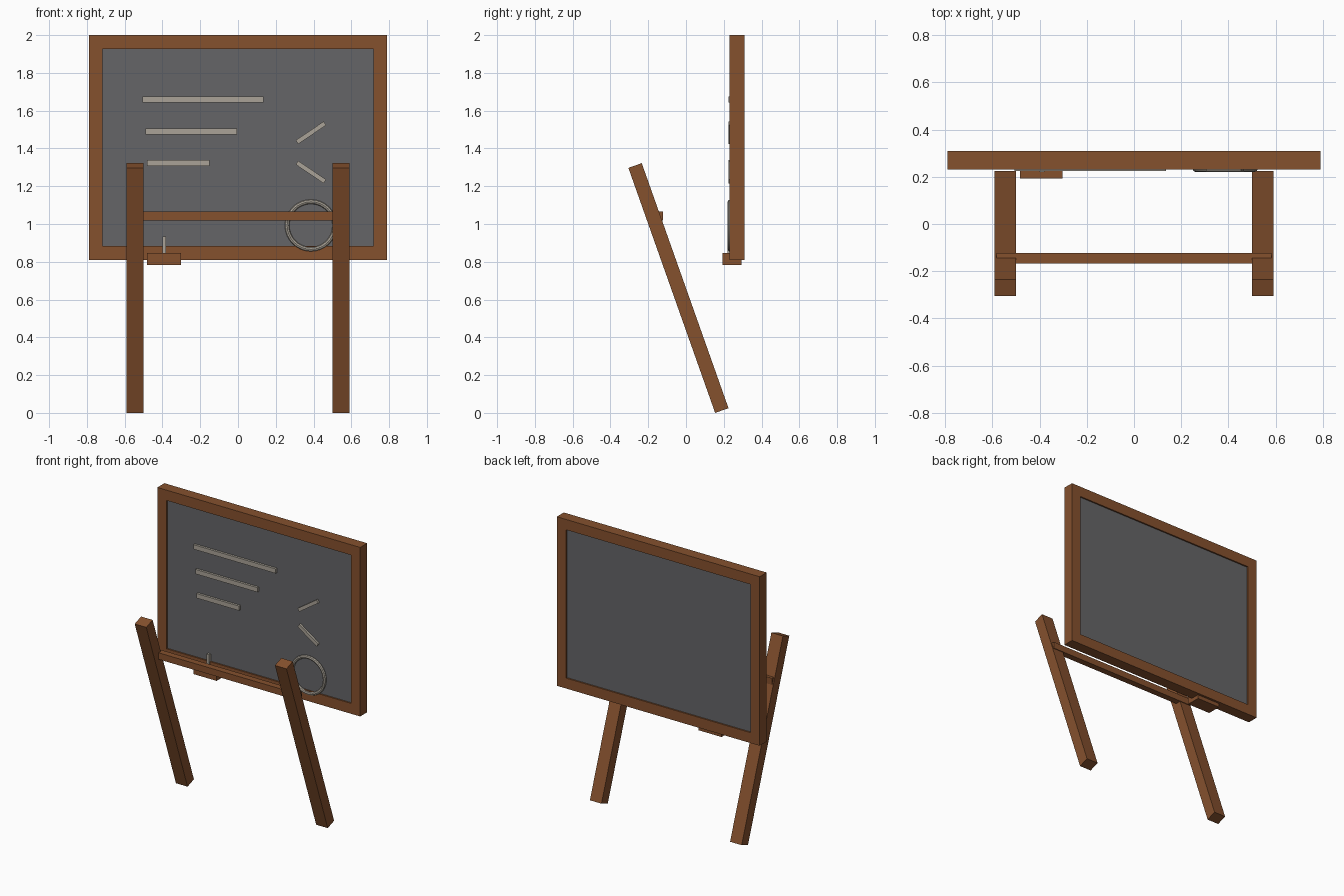
import bpy, bmesh, math
from mathutils import Matrix, Vector

if "Cube" in bpy.data.objects:
    bpy.data.objects.remove(bpy.data.objects["Cube"], do_unlink=True)


def make_material(name, rgb):
    mat = bpy.data.materials.new(name)
    mat.use_nodes = True
    mat.diffuse_color = (*rgb, 1)
    mat.node_tree.nodes["Principled BSDF"].inputs["Base Color"].default_value = (*rgb, 1)
    return mat


wood = make_material("brown_wood", (0.235, 0.082, 0.027))
slate = make_material("grey_slate", (0.13, 0.13, 0.136))
chalk = make_material("chalk_white", (0.40, 0.365, 0.31))


def finish(name, bm, mat):
    bmesh.ops.recalc_face_normals(bm, faces=bm.faces)
    mesh = bpy.data.meshes.new(name)
    bm.to_mesh(mesh)
    bm.free()
    mesh.materials.append(mat)
    obj = bpy.data.objects.new(name, mesh)
    bpy.context.collection.objects.link(obj)
    return obj


def box(name, x, y, z, mat):
    """Box from (low, high) ranges on each axis."""
    low, high = map(Vector, zip(x, y, z))
    bm = bmesh.new()
    bmesh.ops.create_cube(bm, size=1, matrix=Matrix.Translation((low + high) / 2)
                          @ Matrix.Diagonal((*(high - low), 1)))
    return finish(name, bm, mat)


def turned_box(name, centre, size, axis, degrees, mat):
    bm = bmesh.new()
    bmesh.ops.create_cube(bm, size=1, matrix=Matrix.Translation(centre)
                          @ Matrix.Rotation(math.radians(degrees), 4, axis)
                          @ Matrix.Diagonal((*size, 1)))
    return finish(name, bm, mat)


# Board frame: a rectangular ring without seams
def frame(name, half_w, bottom, top, border, front, back):
    bm = bmesh.new()
    rings = []
    for inset, y in ((0, front), (0, back), (border, back), (border, front)):
        w, lo, hi = half_w - inset, bottom + inset, top - inset
        rings.append([bm.verts.new((x, y, z))
                      for x, z in ((-w, lo), (w, lo), (w, hi), (-w, hi))])
    for i in range(4):
        a, b = rings[i], rings[(i + 1) % 4]
        for j in range(4):
            k = (j + 1) % 4
            bm.faces.new((a[j], a[k], b[k], b[j]))
    return finish(name, bm, wood)


frame("board_frame", 0.79, 0.81, 2.0, 0.073, 0.231, 0.309)
box("slate_panel", (-0.72, 0.72), (0.241, 0.299), (0.88, 1.93), slate)

# Leaning legs and the rail between them
for side, x in (("right", -0.546), ("left", 0.546)):
    turned_box(side + "_leg", (x, -0.04, 0.661), (0.09, 0.075, 1.376), 'X', 19.5, wood)
box("cross_rail", (-0.583, 0.583), (-0.167, -0.122), (1.019, 1.065), wood)

# Chalk tray with a stick
box("chalk_tray", (-0.482, -0.302), (0.193, 0.293), (0.783, 0.847), wood)
box("chalk_stick", (-0.4, -0.38), (0.221, 0.24), (0.84, 0.935), chalk)

# Chalk writing: three lines, two dashes and a circle
for i, (x0, x1, z) in enumerate(((-0.506, 0.136, 1.66), (-0.49, -0.006, 1.49),
                                 (-0.481, -0.15, 1.322))):
    box(f"chalk_line_{i + 1}", (x0, x1), (0.225, 0.245), (z - 0.016, z + 0.016), chalk)
for name, z, angle in (("upper", 1.483, -34), ("lower", 1.275, 34)):
    turned_box(name + "_chalk_dash", (0.386, 0.235, z), (0.178, 0.02, 0.024), 'Y', angle, chalk)

bpy.ops.mesh.primitive_torus_add(major_segments=32, minor_segments=8, major_radius=0.126,
                                 minor_radius=0.012, location=(0.386, 0.233, 0.992),
                                 rotation=(math.pi / 2, 0, 0))
ring = bpy.context.object
ring.name = "chalk_circle"
ring.data.materials.append(chalk)
bpy.ops.object.shade_smooth_by_angle()
